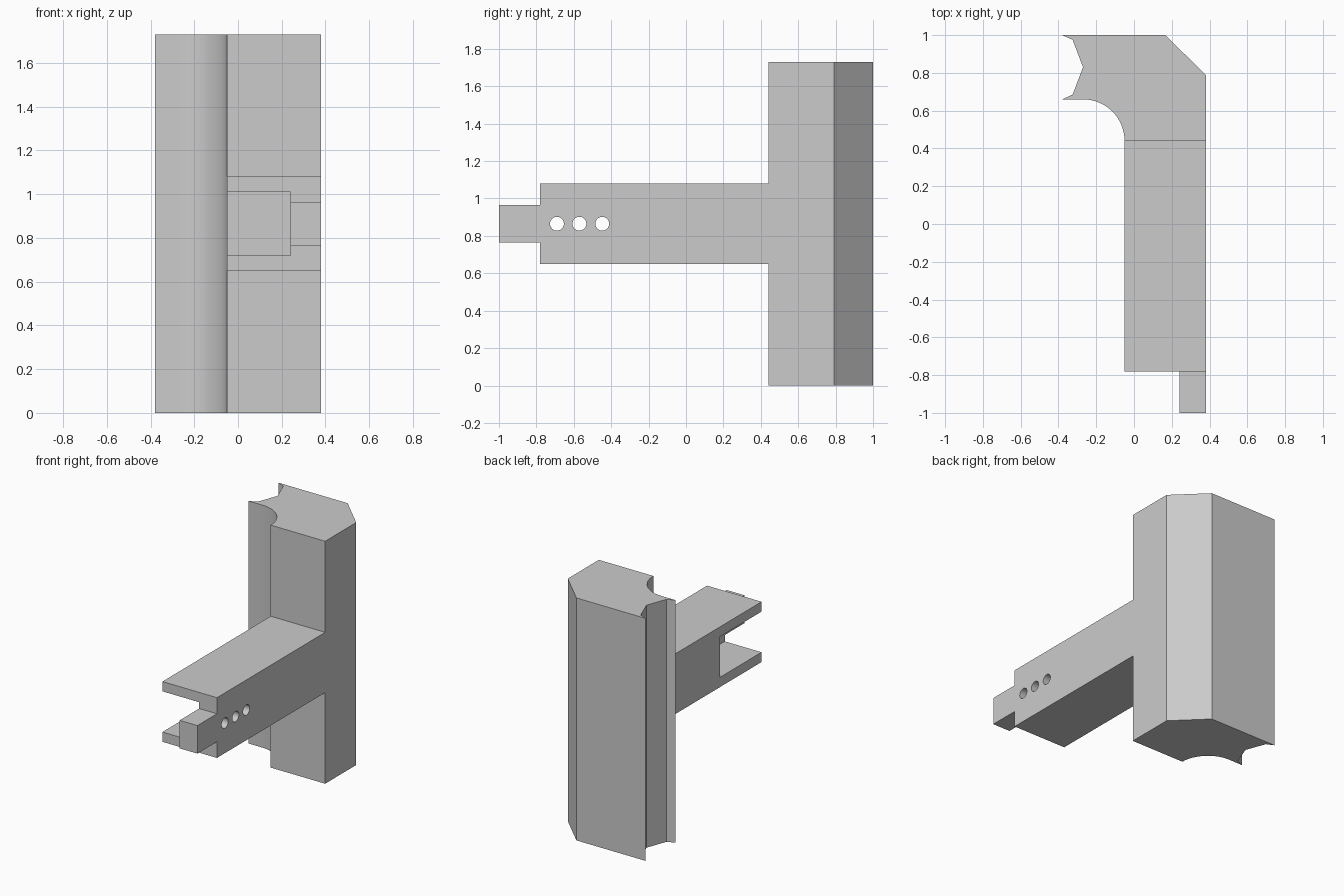
import bpy, bmesh, math
from mathutils import Matrix

cube = bpy.data.objects.get("Cube")
if cube:
    bpy.data.objects.remove(cube, do_unlink=True)

HEIGHT = 1.73
MID = 0.865          # centre height of the arm
RIGHT, ARM_X = 0.38, -0.05
ARM_BACK, ARM_FRONT = 0.44, -0.78

grey = bpy.data.materials.new("plain grey")
grey.use_nodes = True
colour = (0.6, 0.6, 0.6, 1)
grey.diffuse_color = colour
grey.node_tree.nodes["Principled BSDF"].inputs["Base Color"].default_value = colour


def make_object(name, bm):
    bmesh.ops.recalc_face_normals(bm, faces=bm.faces[:])
    mesh = bpy.data.meshes.new(name)
    bm.to_mesh(mesh)
    bm.free()
    mesh.materials.append(grey)
    obj = bpy.data.objects.new(name, mesh)
    bpy.context.collection.objects.link(obj)
    return obj


def prism(name, outline, height):
    bm = bmesh.new()
    face = bm.faces.new([bm.verts.new((x, y, 0)) for x, y in outline])
    new = bmesh.ops.extrude_face_region(bm, geom=[face])["geom"]
    bmesh.ops.translate(bm, vec=(0, 0, height),
                        verts=[v for v in new if isinstance(v, bmesh.types.BMVert)])
    return make_object(name, bm)


def box(name, xs, ys, zs):
    bm = bmesh.new()
    bmesh.ops.create_cube(bm, size=1)
    for v in bm.verts:
        v.co = [lo + (c + 0.5) * (hi - lo) for c, (lo, hi) in zip(v.co, (xs, ys, zs))]
    return make_object(name, bm)


def cylinder_x(name, x, y, z, radius, length):
    bm = bmesh.new()
    place = Matrix.Translation((x, y, z)) @ Matrix.Rotation(math.pi / 2, 4, "Y")
    bmesh.ops.create_cone(bm, cap_ends=True, segments=32, radius1=radius,
                          radius2=radius, depth=length, matrix=place)
    return make_object(name, bm)


# Plan outline: post with chamfer, notch and cove, then arm and tongue
cove = [(-0.27 + 0.22 * math.cos(a), ARM_BACK + 0.22 * math.sin(a))
        for a in (math.pi / 2 * i / 16 for i in range(17))]
outline = [(0.24, ARM_FRONT), (ARM_X, ARM_FRONT)] + cove + [
    (-0.38, 0.66), (-0.325, 0.685), (-0.27, 0.83), (-0.325, 0.975), (-0.38, 1),
    (0.165, 1), (RIGHT, 0.79), (RIGHT, -1), (0.24, -1)]
bracket = prism("post_with_arm", outline, HEIGHT)

# Cutters trim the arm and the tongue above and below
cutters = []
for side, end in ((1, 2), (-1, -0.3)):
    for label, back, half, left in (("arm", ARM_BACK, 0.215, -0.2),
                                    ("tongue", ARM_FRONT, 0.1, 0.15)):
        zs = sorted((MID + side * half, end))
        cutters.append(box(label + "_trim", (left, 0.6), (-1.2, back), zs))

# Slot in the arm, open to the front and side
cutters.append(box("arm_slot", (-0.2, 0.24), (-1.2, -0.31), (MID - 0.145, MID + 0.145)))

# Row of pin holes through the slot wall
for y in (-0.69, -0.57, -0.448):
    cutters.append(cylinder_x("pin_hole", 0.31, y, MID, 0.037, 0.3))

for cutter in cutters:
    mod = bracket.modifiers.new(cutter.name, "BOOLEAN")
    mod.operation = "DIFFERENCE"
    mod.solver = "EXACT"
    mod.object = cutter

# Apply the cuts and discard the cutters
bpy.context.view_layer.update()
graph = bpy.context.evaluated_depsgraph_get()
finished = bpy.data.meshes.new_from_object(bracket.evaluated_get(graph))
bracket.modifiers.clear()
bracket.data = finished
for cutter in cutters:
    bpy.data.objects.remove(cutter, do_unlink=True)

bpy.ops.object.select_all(action="DESELECT")
bracket.select_set(True)
bpy.context.view_layer.objects.active = bracket
bpy.ops.object.shade_smooth_by_angle(angle=math.radians(20))
